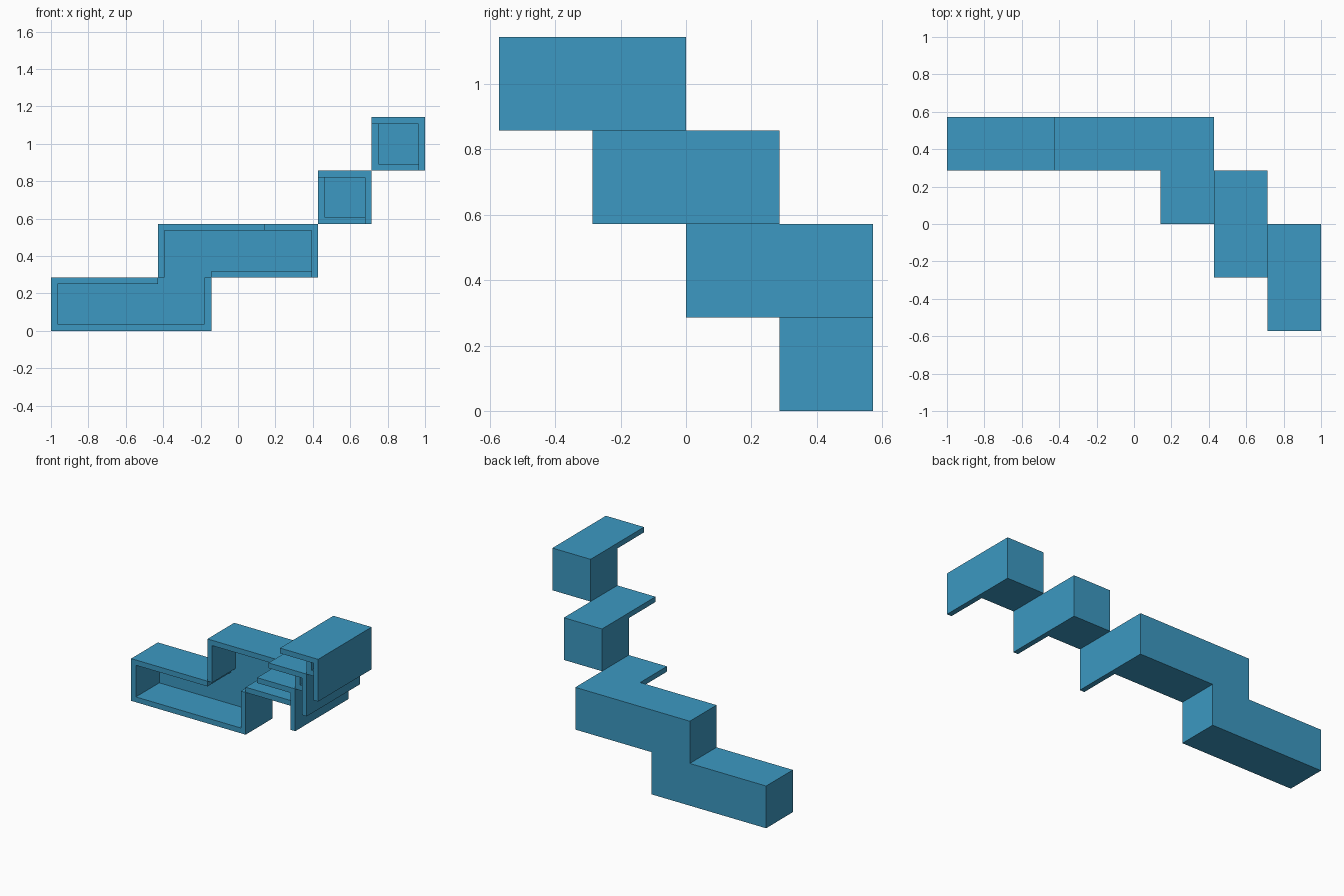
import bpy, bmesh, math

cube = bpy.data.objects.get("Cube")
if cube:
    bpy.data.objects.remove(cube, do_unlink=True)

U = 2 / 7      # module size
T = U / 8      # wall thickness

# Single colour
blue = bpy.data.materials.new("sky blue")
blue.use_nodes = True
COLOUR = (0.045, 0.318, 0.54, 1)
blue.diffuse_color = COLOUR
bsdf = next(n for n in blue.node_tree.nodes if n.type == 'BSDF_PRINCIPLED')
bsdf.inputs["Base Color"].default_value = COLOUR
bsdf.inputs["Roughness"].default_value = 0.8


def prism(name, profile, y0, y1):
    """Solid made by pushing an x-z profile from y0 back to y1."""
    bm = bmesh.new()
    face = bm.faces.new([bm.verts.new((x, y0, z)) for x, z in profile])
    moved = bmesh.ops.extrude_face_region(bm, geom=[face])["geom"]
    bmesh.ops.translate(bm, vec=(0, y1 - y0, 0),
                        verts=[v for v in moved if isinstance(v, bmesh.types.BMVert)])
    bmesh.ops.recalc_face_normals(bm, faces=bm.faces)
    mesh = bpy.data.meshes.new(name)
    bm.to_mesh(mesh)
    bm.free()
    mesh.materials.append(blue)
    obj = bpy.data.objects.new(name, mesh)
    bpy.context.scene.collection.objects.link(obj)
    return obj


def hooded_shell(name, outline, cavity, corner, y_back):
    """Open-fronted shell whose top and right walls run one module forward."""
    shell = prism(name, outline, y_back - U, y_back)
    hollow = prism("cavity_cutter", cavity, y_back - 2 * U, y_back - T)
    x, z = corner      # upper right corner of the hood
    hood = prism("hood_helper", [(x - U, z), (x - U, z - T), (x - T, z - T),
                                 (x - T, z - U), (x, z - U), (x, z)],
                 y_back - 2 * U, y_back)
    for helper, op in ((hollow, 'DIFFERENCE'), (hood, 'UNION')):
        helper.hide_render = True
        mod = shell.modifiers.new(op.title(), 'BOOLEAN')
        mod.operation, mod.solver, mod.object = op, 'EXACT', helper
    # Bake the result and merge coplanar faces
    deps = bpy.context.evaluated_depsgraph_get()
    bm = bmesh.new()
    bm.from_object(shell, deps)
    bmesh.ops.remove_doubles(bm, verts=bm.verts, dist=1e-5)
    bmesh.ops.dissolve_limit(bm, angle_limit=math.radians(1),
                             verts=bm.verts, edges=bm.edges)
    shell.modifiers.clear()
    bm.to_mesh(shell.data)
    bm.free()
    for helper in (hollow, hood):
        bpy.data.objects.remove(helper, do_unlink=True)
    return shell


def rect(x0, z0, x1, z1):
    return [(x0, z0), (x1, z0), (x1, z1), (x0, z1)]


# Long stepped channel at the bottom
xa, xb, xc, xd = -1, -1 + 2 * U, -1 + 3 * U, -1 + 5 * U
outline = [(xa, 0), (xc, 0), (xc, U), (xd, U), (xd, 2 * U),
           (xb, 2 * U), (xb, U), (xa, U)]
cavity = [(xa + T, T), (xc - T, T), (xc - T, U), (xc, U), (xc, U + T),
          (xd - T, U + T), (xd - T, 2 * U - T), (xb + T, 2 * U - T),
          (xb + T, U), (xb, U), (xb, U - T), (xa + T, U - T)]
hooded_shell("stepped_channel", outline, cavity, (xd, 2 * U), 2 * U)

# Two square hooded boxes climbing forward and to the side
for i, name in enumerate(("middle_box", "top_box")):
    x, z = -1 + (5 + i) * U, (2 + i) * U
    hooded_shell(name, rect(x, z, x + U, z + U),
                 rect(x + T, z + T, x + U - T, z + U - T),
                 (x + U, z + U), (1 - i) * U)
